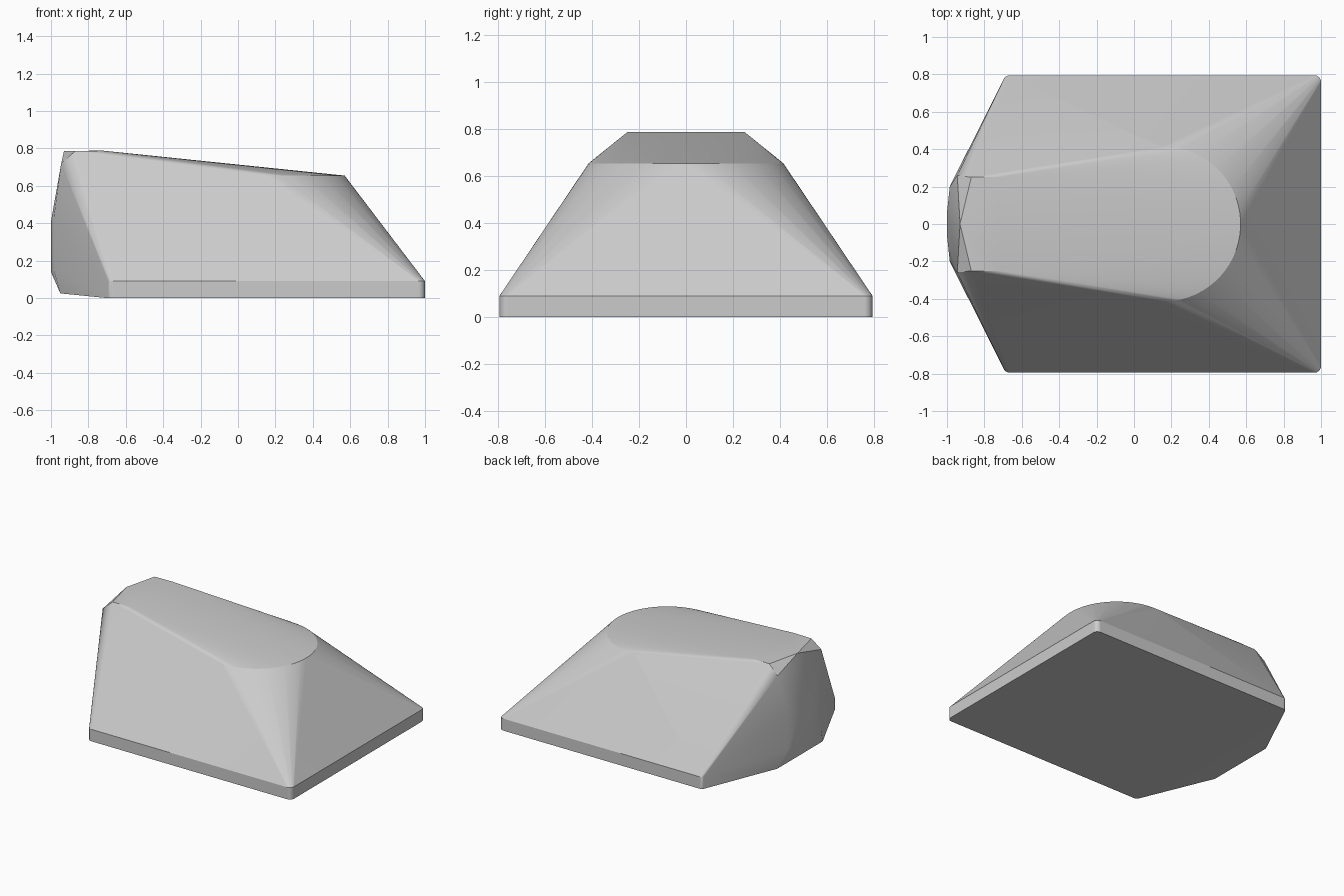
import bpy
import bmesh
from math import cos, sin, pi, radians

cube = bpy.data.objects.get("Cube")
if cube:
    bpy.data.objects.remove(cube, do_unlink=True)

grey = bpy.data.materials.new("light grey")
grey.use_nodes = True
colour = (0.6, 0.6, 0.6, 1)
grey.diffuse_color = colour
grey.node_tree.nodes["Principled BSDF"].inputs["Base Color"].default_value = colour


def arc(cx, cy, z, radius, start, end, steps):
    """Points along a level arc."""
    angles = [start + (end - start) * i / steps for i in range(steps + 1)]
    return [(cx + radius * cos(a), cy + radius * sin(a), z) for a in angles]


points = []

# Base plinth: rounded corners, bottom and top rims
radius = 0.035
corners = [(0.965, 0.76, 0), (-0.665, 0.76, pi / 2),
           (-0.665, -0.76, pi), (0.965, -0.76, 3 * pi / 2)]
for cx, cy, start in corners:
    for z in (0, 0.09):
        points += arc(cx, cy, z, radius, start, start + pi / 2, 5)

# Rounded nose of the sloping top
points += arc(0.155, 0, 0.655, 0.415, -pi * 0.55, pi * 0.55, 44)

# Raised rear end, mirrored across the middle
rear = [(-0.72, 0.25, 0.788), (-0.87, 0.25, 0.786), (-0.945, 0.26, 0.72),
        (-0.985, 0.2, 0.43), (-1, 0.06, 0.41),
        (-0.985, 0.2, 0.15), (-1, 0.06, 0.14), (-0.95, 0.27, 0.025)]
for x, y, z in rear:
    points += [(x, y, z), (x, -y, z)]
points.append((-0.93, 0, 0.787))

# Wrap the sections in one faceted shell
bm = bmesh.new()
for p in points:
    bm.verts.new(p)
hull = bmesh.ops.convex_hull(bm, input=bm.verts)
spare = {g for g in hull["geom_interior"] + hull["geom_unused"]
         if isinstance(g, bmesh.types.BMVert)}
bmesh.ops.delete(bm, geom=list(spare), context="VERTS")
bmesh.ops.dissolve_limit(bm, angle_limit=radians(0.5), verts=bm.verts, edges=bm.edges)
bmesh.ops.recalc_face_normals(bm, faces=bm.faces)

mesh = bpy.data.meshes.new("wedge_body")
bm.to_mesh(mesh)
bm.free()
mesh.materials.append(grey)
body = bpy.data.objects.new("wedge_body", mesh)
bpy.context.collection.objects.link(body)

# Smooth the cone-like corners, keep the rims crisp
bpy.ops.object.select_all(action="DESELECT")
body.select_set(True)
bpy.context.view_layer.objects.active = body
bpy.ops.object.shade_smooth_by_angle(angle=radians(25))
weighted = body.modifiers.new("even_shading", "WEIGHTED_NORMAL")
weighted.keep_sharp = True
